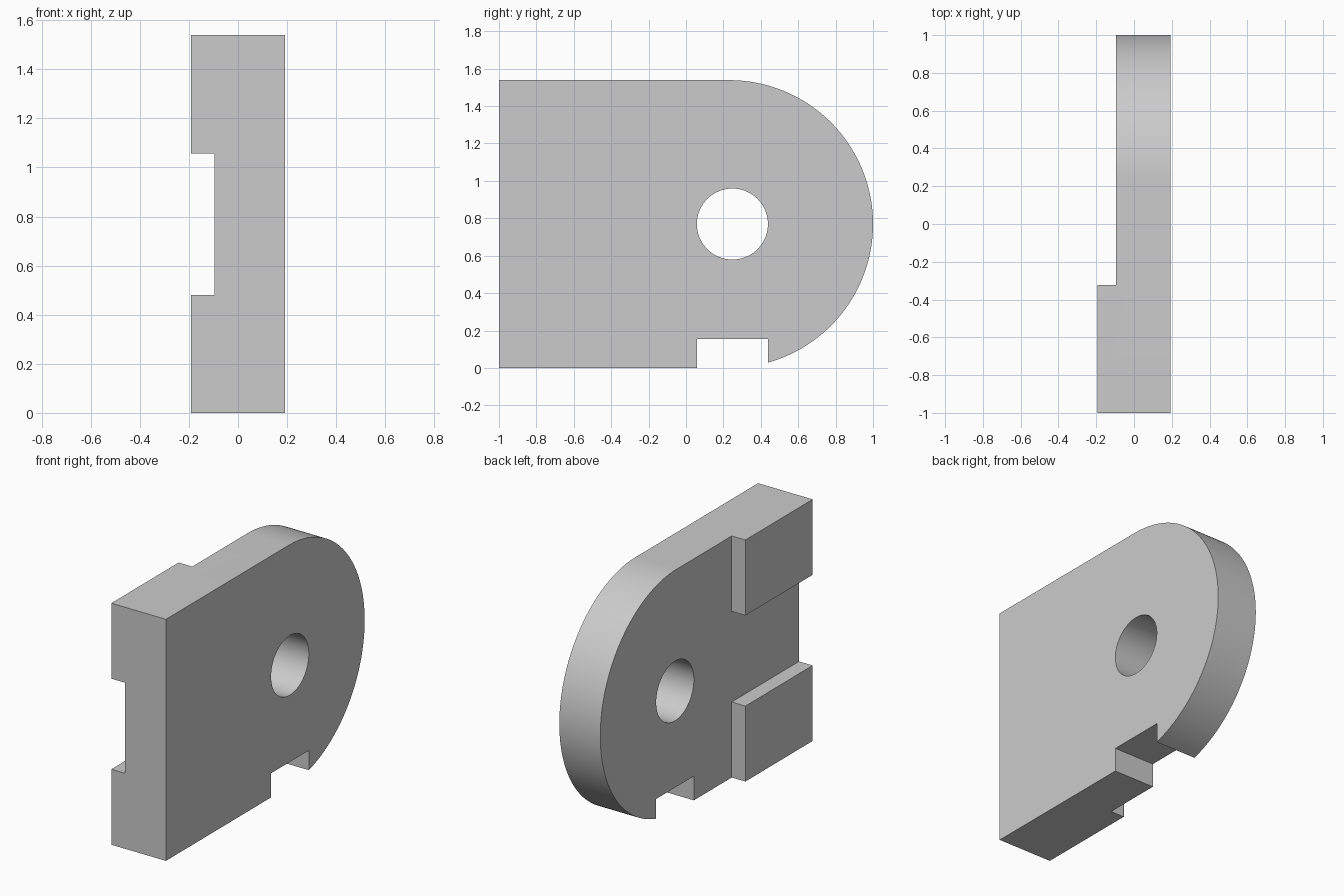
import bpy, bmesh, math

if "Cube" in bpy.data.objects:
    bpy.data.objects.remove(bpy.data.objects["Cube"], do_unlink=True)

UNIT = 1 / 26            # drawing unit of the part
HALF_X = 5 * UNIT        # half thickness
HEIGHT = 40 * UNIT
MID_Z = HEIGHT / 2
HOLE_Y = 0.248
HOLE_R = 0.19

grey = bpy.data.materials.new("light grey")
grey.use_nodes = True
colour = (0.6, 0.6, 0.6, 1)
grey.diffuse_color = colour
grey.node_tree.nodes["Principled BSDF"].inputs["Base Color"].default_value = colour


def slab(name, outline, x0, x1):
    """Extrude a (y, z) outline along x."""
    bm = bmesh.new()
    face = bm.faces.new([bm.verts.new((x0, y, z)) for y, z in outline])
    side = bmesh.ops.extrude_face_region(bm, geom=[face])["geom"]
    verts = [g for g in side if isinstance(g, bmesh.types.BMVert)]
    bmesh.ops.translate(bm, verts=verts, vec=(x1 - x0, 0, 0))
    bmesh.ops.recalc_face_normals(bm, faces=bm.faces)
    mesh = bpy.data.meshes.new(name)
    bm.to_mesh(mesh)
    bm.free()
    mesh.materials.append(grey)
    obj = bpy.data.objects.new(name, mesh)
    bpy.context.collection.objects.link(obj)
    return obj


def arc(cy, cz, r, start, end, steps):
    angles = [start + (end - start) * i / steps for i in range(steps + 1)]
    return [(cy + r * math.cos(a), cz + r * math.sin(a)) for a in angles]


# Block with a rounded back end
nose_r = MID_Z
nose_y = 1 - nose_r
nose = arc(nose_y, MID_Z, nose_r, -math.pi / 2, math.pi / 2, 96)
plate = slab("bracket_plate", [(-1, 0)] + nose + [(-1, HEIGHT)], -HALF_X, HALF_X)

# Pin hole
hole = slab("hole_cutter", arc(HOLE_Y, MID_Z, HOLE_R, 0, math.tau, 72)[:-1], -1, 1)

# Notch in the lower edge, as wide as the hole
lo, hi, top = HOLE_Y - HOLE_R, HOLE_Y + HOLE_R, 4 * UNIT
notch = slab("notch_cutter", [(lo, -1), (hi, -1), (hi, top), (lo, top)], -1, 1)

# T-shaped recess that leaves two raised pads on the right face
pad_y, slot_lo, slot_hi = -0.323, 12.5 * UNIT, 27.5 * UNIT
recess = slab("recess_cutter",
              [(-2, slot_lo), (pad_y, slot_lo), (pad_y, -1), (2, -1),
               (2, 3), (pad_y, 3), (pad_y, slot_hi), (-2, slot_hi)],
              -1, -HALF_X / 2)

bpy.ops.object.select_all(action="DESELECT")
plate.select_set(True)
bpy.context.view_layer.objects.active = plate
for cutter in (hole, notch, recess):
    mod = plate.modifiers.new(cutter.name, "BOOLEAN")
    mod.operation = "DIFFERENCE"
    mod.solver = "EXACT"
    mod.object = cutter
    bpy.ops.object.modifier_apply(modifier=mod.name)
    bpy.data.objects.remove(cutter, do_unlink=True)

bpy.ops.object.shade_smooth_by_angle(angle=math.radians(30))
